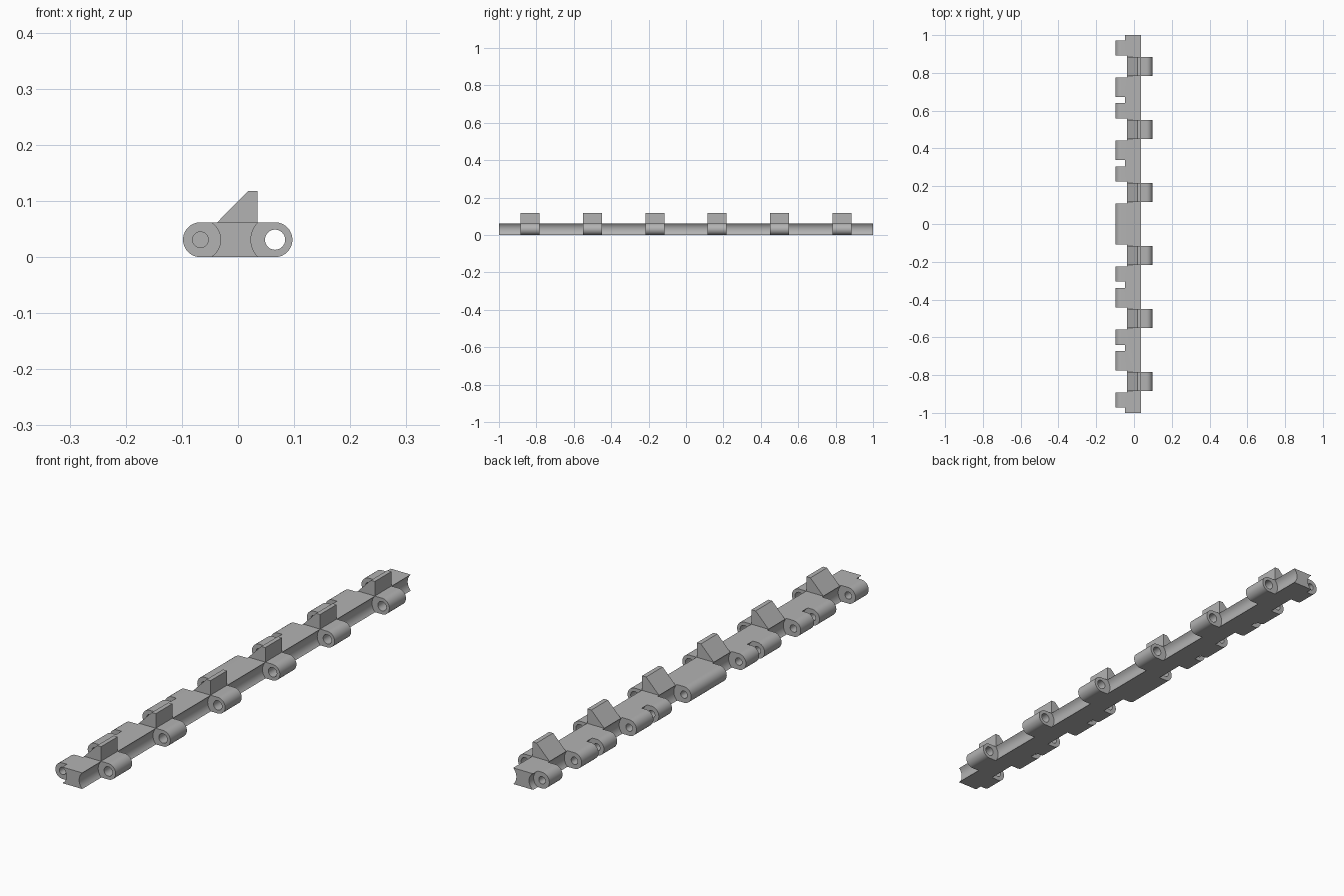
import bpy, bmesh, math
from mathutils import Matrix, Vector

if "Cube" in bpy.data.objects:
    bpy.data.objects.remove(bpy.data.objects["Cube"], do_unlink=True)

R = 0.031                      # knuckle radius and half the belt thickness
XL, XR = -0.067, 0.066         # hinge axes
PITCH = 1 / 3
CENTRES = [(i - 2.5) * PITCH for i in range(6)]
KNUCKLE, GAP = 0.101, 0.117    # right knuckle width, left gap width

grey = bpy.data.materials.new("plain grey")
grey.use_nodes = True
grey.diffuse_color = (0.45, 0.45, 0.45, 1)
grey.node_tree.nodes["Principled BSDF"].inputs["Base Color"].default_value = grey.diffuse_color


def make_object(name, bm):
    bmesh.ops.recalc_face_normals(bm, faces=bm.faces[:])
    mesh = bpy.data.meshes.new(name)
    bm.to_mesh(mesh)
    bm.free()
    obj = bpy.data.objects.new(name, mesh)
    bpy.context.collection.objects.link(obj)
    mesh.materials.append(grey)
    return obj


def prism(bm, outline, y0, y1):
    face = bm.faces.new([bm.verts.new((x, y0, z)) for x, z in outline])
    ext = bmesh.ops.extrude_face_region(bm, geom=[face])
    verts = [v for v in ext["geom"] if isinstance(v, bmesh.types.BMVert)]
    bmesh.ops.translate(bm, verts=verts, vec=(0, y1 - y0, 0))


def rod(bm, x, radius, y0, y1, sides=64):
    place = Matrix.Translation((x, (y0 + y1) / 2, R)) @ Matrix.Rotation(math.pi / 2, 4, "X")
    bmesh.ops.create_cone(bm, cap_ends=True, segments=sides, radius1=radius,
                          radius2=radius, depth=y1 - y0, matrix=place)


def arc(x, start, steps=32):
    return [(x + R * math.cos(start + math.pi * i / steps),
             R + R * math.sin(start + math.pi * i / steps)) for i in range(steps + 1)]


# Full-length bar with a rounded hinge edge on each side
bm = bmesh.new()
prism(bm, arc(XR, -math.pi / 2) + arc(XL, math.pi / 2), -1, 1)
body = make_object("belt_module", bm)

# Hinge recesses: left gaps, narrow left slots, right gaps
bm = bmesh.new()
for c in CENTRES:
    rod(bm, XL, 0.043, c - GAP / 2, c + GAP / 2)
for side in (-1, 1):
    for c in (0.322, 0.656):
        rod(bm, XL, 0.036, side * c - 0.0165, side * c + 0.0165)
    rod(bm, XL, 0.036, *sorted((side * 0.972, side * 1.05)))
edges = [-1.05] + [c + s * KNUCKLE / 2 for c in CENTRES for s in (-1, 1)] + [1.05]
for y0, y1 in zip(edges[::2], edges[1::2]):
    rod(bm, XR, 0.043, y0, y1)
recesses = make_object("recess_cutter", bm)

# Pin holes: blind from each end on the left, through on the right
bm = bmesh.new()
rod(bm, XL, 0.014, -1.1, -0.05, 32)
rod(bm, XL, 0.014, 0.05, 1.1, 32)
rod(bm, XR, 0.018, -1.1, 1.1, 32)
holes = make_object("pin_hole_cutter", bm)

for cutter in (recesses, holes):
    cutter.hide_render = True
    mod = body.modifiers.new(cutter.name, "BOOLEAN")
    mod.operation = "DIFFERENCE"
    mod.solver = "EXACT"
    mod.object = cutter
    bpy.context.view_layer.objects.active = body
    bpy.ops.object.modifier_apply(modifier=mod.name)
for cutter in (recesses, holes):
    bpy.data.objects.remove(cutter, do_unlink=True)

bpy.ops.object.select_all(action="DESELECT")
body.select_set(True)
bpy.context.view_layer.objects.active = body
bpy.ops.object.shade_smooth_by_angle(angle=math.radians(30))

# Wedge teeth above the right knuckles, open underneath where they meet the bar
for i, c in enumerate(CENTRES):
    bm = bmesh.new()
    prism(bm, [(-0.037, 2 * R), (0.018, 0.118), (0.035, 0.118), (0.035, 2 * R)],
          c - KNUCKLE / 2, c + KNUCKLE / 2)
    under = [f for f in bm.faces if all(v.co.z < 2 * R + 0.001 for v in f.verts)]
    bmesh.ops.delete(bm, geom=under, context="FACES")
    make_object(f"tooth_{i + 1}", bm)
